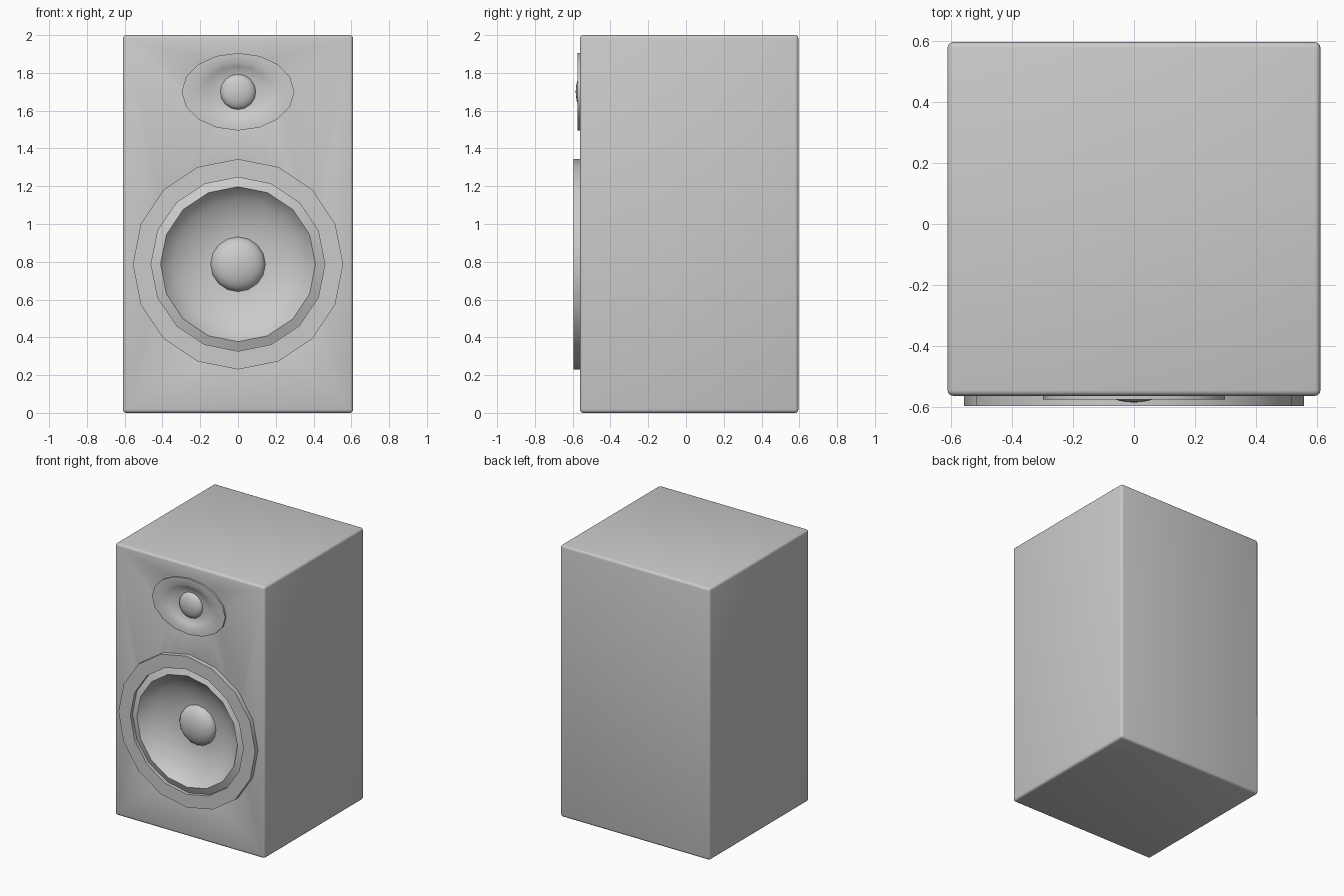
import bpy, bmesh, math

if "Cube" in bpy.data.objects:
    bpy.data.objects.remove(bpy.data.objects["Cube"])

SIDES = 16
WOOFER_Z, TWEETER_Z = 0.787, 1.70


def finish(bm, name, smooth=True):
    mesh = bpy.data.meshes.new(name)
    bm.to_mesh(mesh)
    bm.free()
    obj = bpy.data.objects.new(name, mesh)
    bpy.context.collection.objects.link(obj)
    if smooth:
        shade(obj)
    return obj


def shade(obj):
    bpy.ops.object.select_all(action='DESELECT')
    obj.select_set(True)
    bpy.context.view_layer.objects.active = obj
    bpy.ops.object.shade_smooth_by_angle(angle=math.radians(35))


def lathe(name, zc, profile, closed=False):
    """Skin rings (x radius, z radius, y) from the outside in, facing -y."""
    bm = bmesh.new()
    rings = []
    for rx, rz, y in profile:
        angles = [2 * math.pi * i / SIDES for i in range(SIDES)]
        rings.append([bm.verts.new((rx * math.sin(a), y, zc + rz * math.cos(a))) for a in angles])
    for a, b in zip(rings, rings[1:]):
        for i in range(SIDES):
            j = (i + 1) % SIDES
            bm.faces.new((a[i], b[i], b[j], a[j]))
    if profile[-1][0] > 0:
        bm.faces.new(rings[-1][::-1])
    if closed:
        bm.faces.new(rings[0])
        bmesh.ops.recalc_face_normals(bm, faces=bm.faces)
    bmesh.ops.remove_doubles(bm, verts=bm.verts, dist=1e-5)
    return finish(bm, name, not closed)


def dome(name, zc, radius, y, height):
    steps = [math.pi / 2 * k / 6 for k in range(6)]
    prof = [(radius * math.cos(t), radius * math.cos(t), y - height * math.sin(t)) for t in steps]
    return lathe(name, zc, prof + [(0, 0, y - height)])


# Driver profiles
bowl = [(0.41, -0.591), (0.385, -0.56), (0.34, -0.525), (0.27, -0.49), (0.2, -0.469), (0.14, -0.46)]
woofer_bowl = [(r, r, y) for r, y in bowl]
tweeter_bowl = [(0.225, 0.16, -0.575), (0.18, 0.135, -0.56), (0.13, 0.11, -0.548), (0.09, 0.09, -0.543)]

# Woofer: raised ring, surround and cone
ring = [(0.557, -0.555), (0.557, -0.595), (0.46, -0.595), (0.46, -0.57)]
lathe("woofer", WOOFER_Z, [(r, r, y) for r, y in ring] + woofer_bowl)
dome("woofer_dust_cap", WOOFER_Z, 0.145, -0.463, 0.07)

# Tweeter: oval plate with a shallow dish
lathe("tweeter", TWEETER_Z, [(0.298, 0.205, -0.555), (0.298, 0.205, -0.575)] + tweeter_bowl)
dome("tweeter_dome", TWEETER_Z, 0.094, -0.544, 0.04)

# Cabinet with softened edges
bm = bmesh.new()
bmesh.ops.create_cube(bm, size=1)
bmesh.ops.scale(bm, vec=(1.22, 1.157, 2.0), verts=bm.verts)
bmesh.ops.translate(bm, vec=(0, 0.0165, 1.0), verts=bm.verts)
bmesh.ops.bevel(bm, geom=bm.edges[:], offset=0.018, segments=3, profile=0.5, affect='EDGES')
cabinet = finish(bm, "cabinet", False)

# Recesses behind the drivers
gap = 0.006
cutters = [
    lathe("woofer_cutter", WOOFER_Z, [(0.42, 0.42, -0.7), (0.42, 0.42, -0.57)]
          + [(rx, rz, y + gap) for rx, rz, y in woofer_bowl[1:]], True),
    lathe("tweeter_cutter", TWEETER_Z, [(0.23, 0.165, -0.7), (0.23, 0.165, -0.565)]
          + [(rx, rz, y + gap) for rx, rz, y in tweeter_bowl[1:]], True),
]
bpy.context.view_layer.objects.active = cabinet
for cutter in cutters:
    mod = cabinet.modifiers.new("recess", 'BOOLEAN')
    mod.operation = 'DIFFERENCE'
    mod.solver = 'EXACT'
    mod.object = cutter
    bpy.ops.object.modifier_apply(modifier=mod.name)
    bpy.data.objects.remove(cutter)
shade(cabinet)
